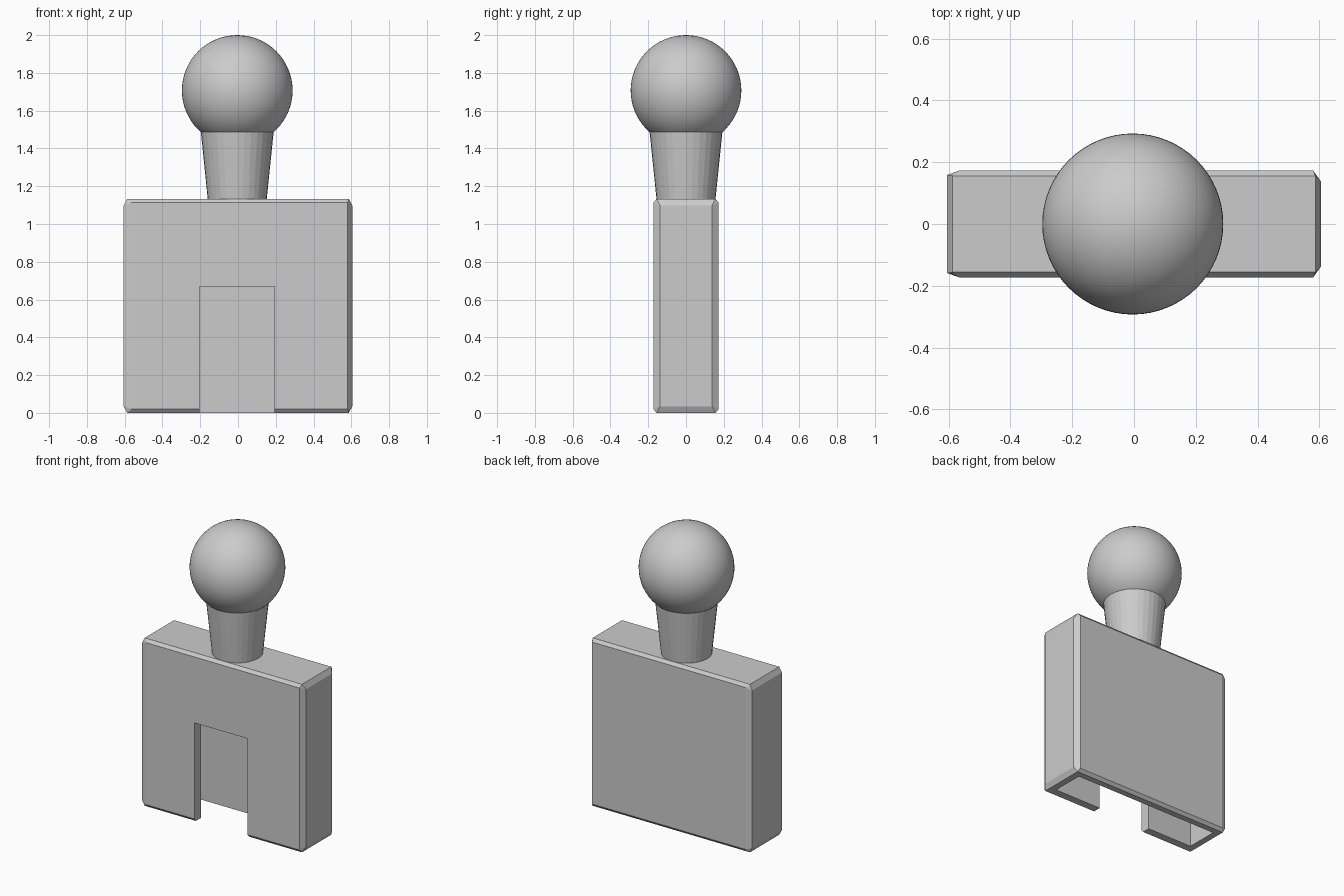
import bpy, bmesh
from math import radians

cube = bpy.data.objects.get("Cube")
if cube:
    bpy.data.objects.remove(cube, do_unlink=True)

grey = bpy.data.materials.new("plain_grey")
grey.use_nodes = True
grey.diffuse_color = (0.6, 0.6, 0.6, 1)
grey.node_tree.nodes["Principled BSDF"].inputs["Base Color"].default_value = (0.6, 0.6, 0.6, 1)


def add_object(name, bm):
    bmesh.ops.recalc_face_normals(bm, faces=bm.faces)
    mesh = bpy.data.meshes.new(name)
    bm.to_mesh(mesh)
    bm.free()
    mesh.materials.append(grey)
    obj = bpy.data.objects.new(name, mesh)
    bpy.context.collection.objects.link(obj)
    return obj


def box(name, low, high):
    bm = bmesh.new()
    bmesh.ops.create_cube(bm, size=1)
    for v in bm.verts:
        v.co = [a if c < 0 else b for c, a, b in zip(v.co, low, high)]
    return add_object(name, bm)


def chamfered_block(name, half_x, half_y, height):
    """Convex hull of one inset point per face at each corner."""
    bm = bmesh.new()
    for sx in (-1, 1):
        # the chamfer is steeper on one end than on the other
        run_x, run_y = (0.04, 0.014) if sx < 0 else (0.025, 0.035)
        for sy in (-1, 1):
            for sz in (-1, 1):
                corner = ((half_x, half_y - run_y, 0.035),
                          (half_x - run_x, half_y, 0.02),
                          (half_x - 0.018, half_y - 0.017, 0))
                for x, y, dz in corner:
                    bm.verts.new((sx * x, sy * y, height - dz if sz > 0 else dz))
    bmesh.ops.convex_hull(bm, input=bm.verts)
    bmesh.ops.dissolve_limit(bm, angle_limit=radians(1), verts=bm.verts, edges=bm.edges)
    return add_object(name, bm)


def cut(obj, cutter):
    mod = obj.modifiers.new("cut", 'BOOLEAN')
    mod.operation = 'DIFFERENCE'
    mod.solver = 'EXACT'
    mod.object = cutter
    cutter.hide_render = True
    bpy.context.view_layer.objects.active = obj
    bpy.ops.object.modifier_apply(modifier=mod.name)
    bpy.data.objects.remove(cutter, do_unlink=True)


# Hollow body, open underneath, with a slot through the front wall
body = chamfered_block("body", 0.605, 0.173, 1.133)
cut(body, box("cavity_cutter", (-0.543, -0.103, -0.1), (0.543, 0.115, 1.07)))
cut(body, box("slot_cutter", (-0.205, -0.3, -0.1), (0.192, 0, 0.668)))

# Flared neck
bm = bmesh.new()
bmesh.ops.create_cone(bm, cap_ends=True, segments=32, radius1=0.156, radius2=0.193, depth=0.36)
bmesh.ops.translate(bm, verts=bm.verts, vec=(-0.004, 0, 1.31))
neck = add_object("neck", bm)

# Ball head
bm = bmesh.new()
bmesh.ops.create_uvsphere(bm, u_segments=64, v_segments=32, radius=0.293)
bmesh.ops.translate(bm, verts=bm.verts, vec=(-0.004, 0, 1.707))
ball = add_object("ball_head", bm)
ball.data.shade_smooth()
